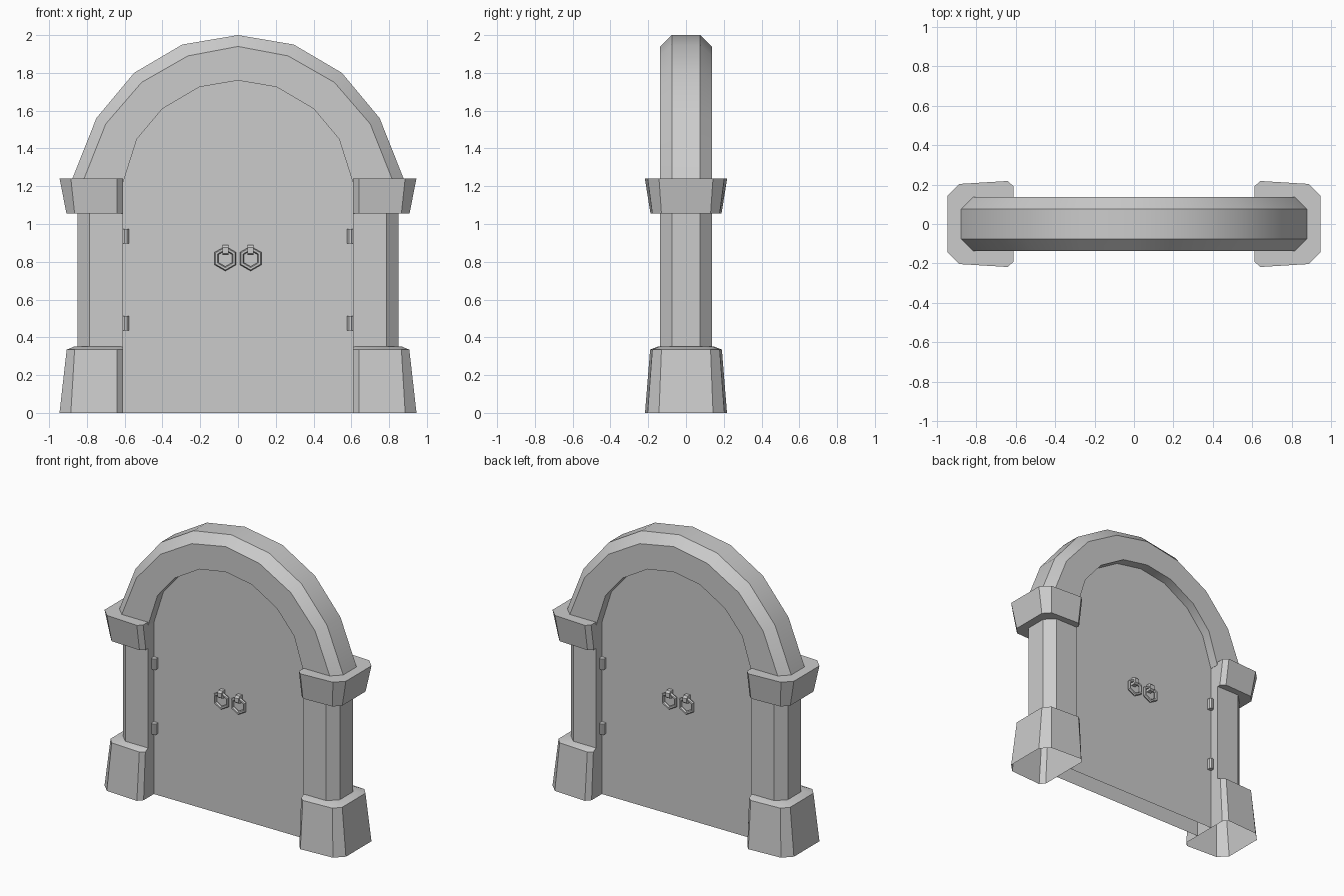
import bpy, bmesh, math

cube = bpy.data.objects.get("Cube")
if cube:
    bpy.data.objects.remove(cube, do_unlink=True)

stone = bpy.data.materials.new("plain grey")
stone.use_nodes = True
GREY = (0.6, 0.6, 0.6, 1)
stone.diffuse_color = GREY
stone.node_tree.nodes["Principled BSDF"].inputs["Base Color"].default_value = GREY


def finish(obj):
    obj.data.materials.clear()
    obj.data.materials.append(stone)
    bpy.ops.object.select_all(action='DESELECT')
    obj.select_set(True)
    bpy.context.view_layer.objects.active = obj
    bpy.ops.object.shade_smooth_by_angle(angle=math.radians(25))


def loft(name, loops, cap_start=True, cap_end=True):
    """Skin a row of closed loops, optionally capping the ends."""
    bm = bmesh.new()
    rows = [[bm.verts.new(p) for p in loop] for loop in loops]
    n = len(rows[0])
    for a, b in zip(rows, rows[1:]):
        for i in range(n):
            j = (i + 1) % n
            bm.faces.new((a[i], a[j], b[j], b[i]))
    if cap_start:
        bm.faces.new(rows[0])
    if cap_end:
        bm.faces.new(rows[-1])
    bmesh.ops.recalc_face_normals(bm, faces=bm.faces)
    mesh = bpy.data.meshes.new(name)
    bm.to_mesh(mesh)
    bm.free()
    obj = bpy.data.objects.new(name, mesh)
    bpy.context.collection.objects.link(obj)
    finish(obj)
    return obj


def section(side, z, half):
    """Horizontal ring from its front half, mirrored to the back."""
    ring = half + [(x, -y) for x, y in reversed(half)]
    return [(side * x, y, z) for x, y in ring]


def block(out, front, y_in, y_front, y_corner, y_side, x_in=0.64):
    return [(0.61, -y_in), (x_in, -y_front), (front, -y_corner), (out, -y_side)]


def both_ways(points):
    """Half arch from crown to springing, turned into a full arch."""
    return [(-x, z) for x, z in reversed(points[1:])] + points


# Arch curves
outer = both_ways([(0, 2), (0.295, 1.95), (0.55, 1.8), (0.75, 1.56), (0.877, 1.24)])
ridge = both_ways([(0, 1.94), (0.265, 1.89), (0.51, 1.75), (0.7, 1.53), (0.815, 1.24)])
inner = both_ways([(0, 1.76), (0.205, 1.725), (0.4, 1.61), (0.535, 1.45), (0.608, 1.22)])
FACE, CROWN, DOOR = 0.137, 0.075, 0.07

loft("arch", [
    [(i[0], -FACE, i[1]), (r[0], -FACE, r[1]), (o[0], -CROWN, o[1]),
     (o[0], CROWN, o[1]), (r[0], FACE, r[1]), (i[0], FACE, i[1])]
    for i, r, o in zip(inner, ridge, outer)])

# Door panel, open underneath
outline = [(-0.61, 0)] + inner + [(0.61, 0)]
door = loft("door", [[(x, y, z) for x, z in outline] for y in (-DOOR, DOOR)])
bm = bmesh.new()
bm.from_mesh(door.data)
under = [f for f in bm.faces if f.calc_center_median().z < 0.01]
bmesh.ops.delete(bm, geom=under, context='FACES_ONLY')
bm.to_mesh(door.data)
bm.free()

# Columns with flared bases and capitals
for side, label in ((1, "left"), (-1, "right")):
    shaft = [(0.61, -FACE), (0.787, -FACE), (0.85, -CROWN)]
    loft(label + "_column", [section(side, z, shaft) for z in (0.33, 1.07)])
    loft(label + "_base", [
        section(side, 0, block(0.945, 0.885, 0.185, 0.217, 0.203, 0.143)),
        section(side, 0.335, block(0.907, 0.865, 0.165, 0.19, 0.178, 0.13)),
        section(side, 0.352, block(0.865, 0.80, 0.13, 0.145, 0.14, 0.09))],
        cap_start=False)
    loft(label + "_capital", [
        section(side, 1.055, block(0.908, 0.865, 0.16, 0.188, 0.178, 0.13)),
        section(side, 1.242, block(0.945, 0.885, 0.19, 0.218, 0.203, 0.143))])

# Hinges and ring handles on both faces of the door
for face, where in ((-1, "front"), (1, "back")):
    for side, label in ((1, "left"), (-1, "right")):
        for z, level in ((0.475, "lower"), (0.935, "upper")):
            knuckle = [(0.61, 0.065), (0.61, 0.095), (0.6, 0.103),
                       (0.587, 0.103), (0.577, 0.093), (0.577, 0.065)]
            loft(f"{where}_{label}_{level}_hinge", [
                [(side * x, face * y, z + dz) for x, y in knuckle]
                for dz in (-0.038, 0.038)])

        # Hexagonal ring
        bpy.ops.mesh.primitive_torus_add(
            major_segments=6, minor_segments=6, major_radius=0.054,
            minor_radius=0.012, location=(side * 0.067, face * 0.09, 0.817),
            rotation=(math.pi / 2, math.pi / 6, 0))
        ring = bpy.context.object
        ring.name = f"{where}_{label}_handle_ring"
        finish(ring)

        # Bracket holding the ring
        hook = [(0.065, 0.835), (0.065, 0.888), (0.1, 0.888), (0.112, 0.875),
                (0.112, 0.845), (0.1, 0.835)]
        loft(f"{where}_{label}_handle_bracket", [
            [(side * 0.067 + dx, face * y, z) for y, z in hook]
            for dx in (-0.016, 0.016)])
